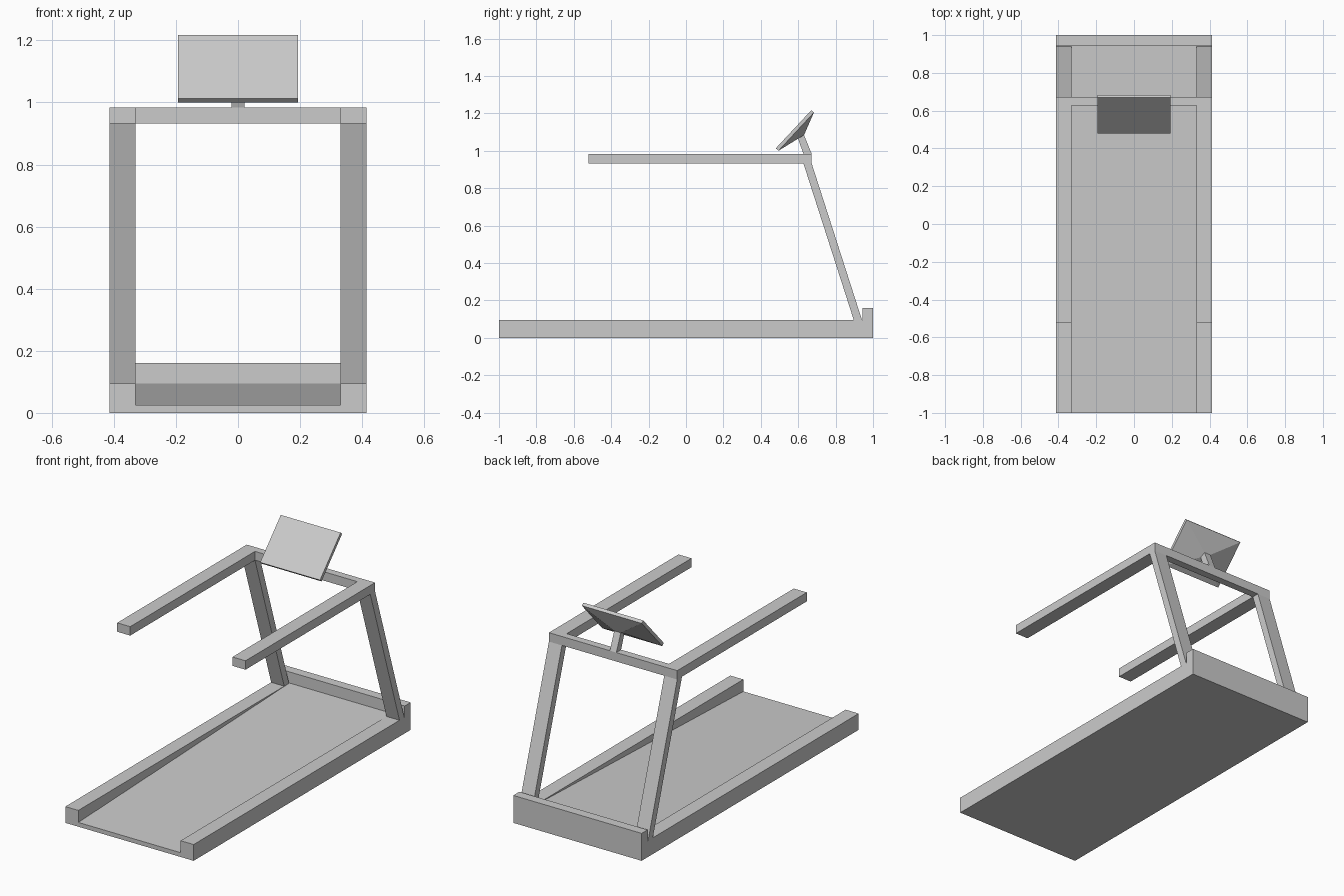
import bpy
import bmesh
from mathutils import Vector

cube = bpy.data.objects.get("Cube")
if cube:
    bpy.data.objects.remove(cube, do_unlink=True)

grey = bpy.data.materials.new("plain_grey")
grey.use_nodes = True
GREY = (0.6, 0.6, 0.6, 1)
grey.diffuse_color = GREY
grey.node_tree.nodes["Principled BSDF"].inputs["Base Color"].default_value = GREY

HALF = 0.414   # half of the full width
INNER = 0.33   # inner face of the side rails


def loft(name, first, second):
    """Closed solid between two matching polygon loops."""
    bm = bmesh.new()
    a = [bm.verts.new(p) for p in first]
    b = [bm.verts.new(p) for p in second]
    bm.faces.new(a)
    bm.faces.new(b)
    for i in range(len(a)):
        j = (i + 1) % len(a)
        bm.faces.new((a[i], a[j], b[j], b[i]))
    bmesh.ops.recalc_face_normals(bm, faces=bm.faces)
    mesh = bpy.data.meshes.new(name)
    bm.to_mesh(mesh)
    bm.free()
    mesh.materials.append(grey)
    obj = bpy.data.objects.new(name, mesh)
    bpy.context.collection.objects.link(obj)
    return obj


def extrude_x(name, profile, x0, x1):
    """Solid with a (y, z) side profile, spanning x0 to x1."""
    return loft(name, [(x0, y, z) for y, z in profile], [(x1, y, z) for y, z in profile])


def box(y0, y1, z0, z1):
    return [(y0, z0), (y1, z0), (y1, z1), (y0, z1)]


# Base: sloping belt and raised end hood
extrude_x("belt_deck", [(-1, 0), (0.945, 0), (0.945, 0.095), (-1, 0.025)], -INNER, INNER)
extrude_x("motor_hood", box(0.945, 1, 0, 0.16), -HALF, HALF)

# Paired side rails, leaning uprights and handrails
upright = [(0.897, 0.095), (0.941, 0.095), (0.672, 0.932), (0.628, 0.932)]
for side, s in (("left", 1), ("right", -1)):
    extrude_x(side + "_side_rail", box(-1, 0.945, 0, 0.095), s * INNER, s * HALF)
    extrude_x(side + "_upright", upright, s * INNER, s * HALF)
    extrude_x(side + "_handrail", box(-0.522, 0.672, 0.932, 0.984), s * INNER, s * HALF)

# Crossbar and console post
extrude_x("crossbar", box(0.628, 0.672, 0.932, 0.984), -INNER, INNER)
post_low, post_high = (0.598, 1.067), (0.631, 1.084)
extrude_x("console_post", [(0.628, 0.984), (0.672, 0.984), post_high, post_low], -0.021, 0.021)

# Tilted console: thin slab with a tapered back that meets the post
back_low, back_high = (0.494, 1.0), (0.684, 1.205)
extrude_x("console_panel", [(0.48, 1.013), back_low, back_high, (0.67, 1.217)], -0.193, 0.193)


def tilted_rect(half, low, high):
    return [Vector((x, *p)) for x, p in ((-half, low), (half, low), (half, high), (-half, high))]


loft("console_back", tilted_rect(0.193, back_low, back_high),
     tilted_rect(0.021, post_low, post_high))
